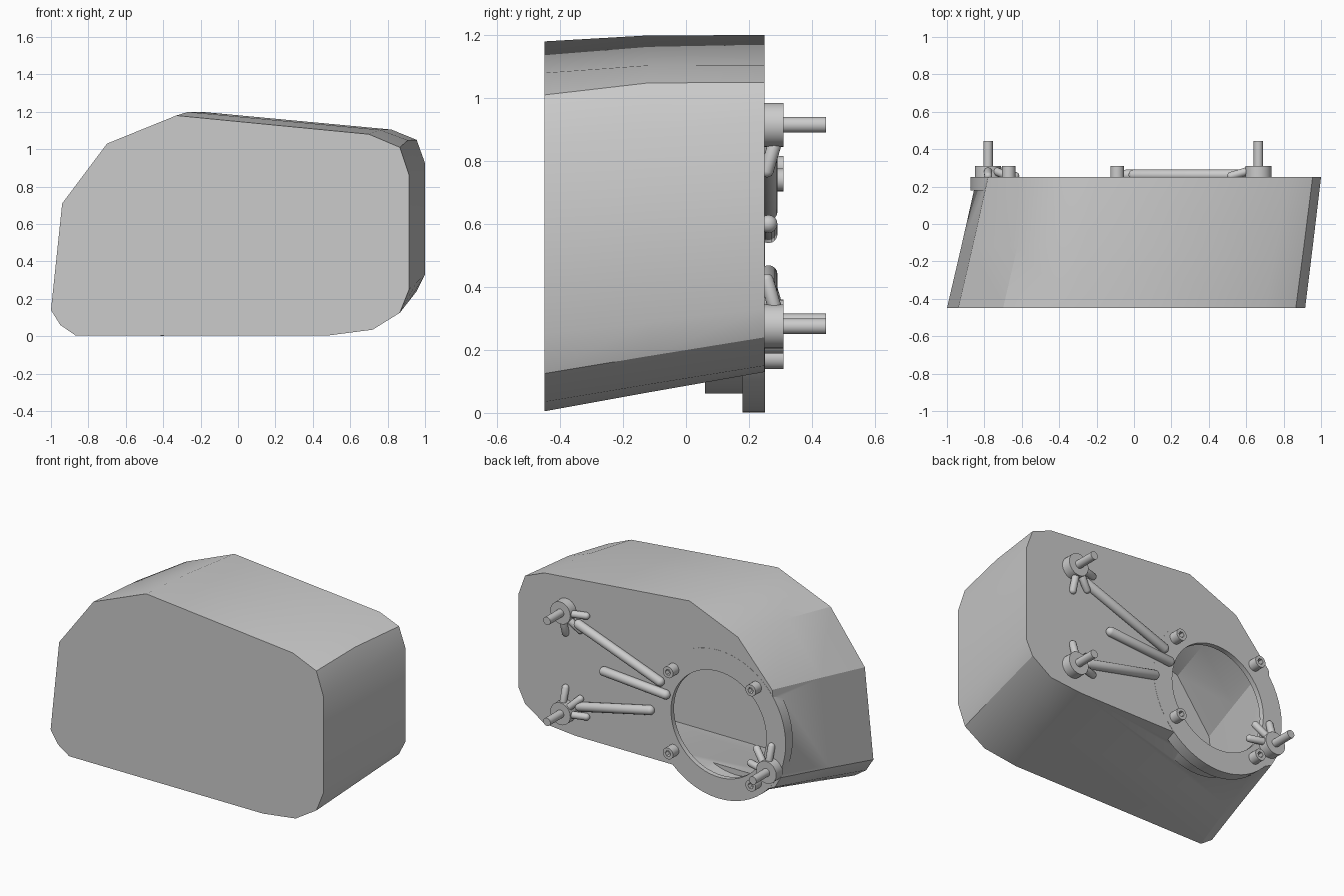
import bpy, bmesh, math
from mathutils import Vector, Matrix

if "Cube" in bpy.data.objects:
    bpy.data.objects.remove(bpy.data.objects["Cube"])

grey = bpy.data.materials.new("light_grey")
grey.use_nodes = True
colour = (0.6, 0.6, 0.6, 1)
grey.diffuse_color = colour
grey.node_tree.nodes["Principled BSDF"].inputs["Base Color"].default_value = colour

BACK = 0.25


def finish(name, bm):
    bmesh.ops.recalc_face_normals(bm, faces=bm.faces)
    mesh = bpy.data.meshes.new(name)
    bm.to_mesh(mesh)
    bm.free()
    mesh.materials.append(grey)
    obj = bpy.data.objects.new(name, mesh)
    bpy.context.collection.objects.link(obj)
    return obj


def smooth(obj, angle=30):
    bpy.ops.object.select_all(action='DESELECT')
    obj.select_set(True)
    bpy.context.view_layer.objects.active = obj
    bpy.ops.object.shade_smooth_by_angle(angle=math.radians(angle))


def loft(name, rings):
    bm = bmesh.new()
    loops = [[bm.verts.new(p) for p in ring] for ring in rings]
    for a, b in zip(loops, loops[1:]):
        for i in range(len(a)):
            j = (i + 1) % len(a)
            bm.faces.new((a[i], a[j], b[j], b[i]))
    bm.faces.new(loops[0])
    bm.faces.new(loops[-1])
    return finish(name, bm)


def disc(name, x, z, r, y0, y1, sides=64):
    """Cylinder along y."""
    angles = [math.tau * i / sides for i in range(sides)]
    return loft(name, [[(x + r * math.cos(a), y, z + r * math.sin(a)) for a in angles]
                       for y in (y0, y1)])


def capsule(name, start, end, r):
    """Round-ended bar, made by stretching a sphere."""
    start, end = Vector(start), Vector(end)
    axis = end - start
    bm = bmesh.new()
    bmesh.ops.create_uvsphere(bm, u_segments=16, v_segments=9, radius=r)
    for v in bm.verts:
        if v.co.z > 0:
            v.co.z += axis.length
    turn = axis.to_track_quat('Z', 'Y').to_matrix().to_4x4()
    bmesh.ops.transform(bm, matrix=Matrix.Translation(start) @ turn, verts=bm.verts)
    obj = finish(name, bm)
    smooth(obj, 40)


def combine(target, tool, operation):
    bpy.context.view_layer.objects.active = target
    mod = target.modifiers.new("cut", 'BOOLEAN')
    mod.operation = operation
    mod.solver = 'EXACT'
    mod.object = tool
    bpy.ops.object.modifier_apply(modifier=mod.name)
    bpy.data.objects.remove(tool)


# Housing outlines as (x, z), front and back
front = [(-.87, .005), (.49, .005), (.72, .035), (.865, .125), (.915, .25), (.915, .86),
         (.865, 1.01), (.70, 1.08), (-.33, 1.18), (-.70, 1.03), (-.94, .71), (-1, .14), (-.95, .06)]
back = [(-.70, .13), (.60, .13), (.82, .15), (.955, .24), (1, .33), (1, .925),
        (.955, 1.05), (.82, 1.105), (-.20, 1.2), (-.54, 1.06), (-.78, .79), (-.84, .25), (-.80, .18)]
middle = []
for (xa, za), (xb, zb) in zip(front, back):
    t = 0.95 if za > 1 else 0.48
    middle.append((xa + (xb - xa) * 0.48, za + (zb - za) * t))


def hull(name, scale, ys):
    rings = []
    for outline, y in zip((front, middle, back), ys):
        cx = (min(p[0] for p in outline) + max(p[0] for p in outline)) / 2
        cz = (min(p[1] for p in outline) + max(p[1] for p in outline)) / 2
        rings.append([(cx + (x - cx) * scale, y, cz + (z - cz) * scale) for x, z in outline])
    return loft(name, rings)


# Hollow housing with the round port, its flange and its collar
PX, PZ = -0.405, 0.472
housing = hull("housing", 1, (-.45, -.12, BACK))
combine(housing, disc("flange", PX, PZ, .47, .18, BACK + .001), 'UNION')
combine(housing, disc("collar", PX, PZ, .41, .06, .2), 'UNION')
combine(housing, hull("cavity", .965, (-.425, -.12, BACK - .03)), 'DIFFERENCE')
combine(housing, disc("cup", PX, PZ, .385, .08, BACK - .031), 'DIFFERENCE')
combine(housing, disc("port", PX, PZ, .335, .15, .4), 'DIFFERENCE')
smooth(housing)

# Mounting studs with three gusset prongs each
studs = {"upper_stud": (.665, .915, (180, 225, 270)),
         "lower_stud": (.665, .275, (90, 135, 180)),
         "port_stud": (-.78, .29, (0, 45, 90))}
for name, (x, z, angles) in studs.items():
    smooth(disc(name + "_boss", x, z, .07, BACK - .01, .31, 32))
    smooth(disc(name + "_pin", x, z, .025, .3, .445, 24))
    for i, angle in enumerate(angles):
        a = math.radians(angle)
        dx, dz = math.cos(a), math.sin(a)
        capsule(f"{name}_prong_{i + 1}", (x + dx * .05, .285, z + dz * .05),
                (x + dx * .145, .257, z + dz * .145), .022)

# Stiffening ribs fanning out from the port
ribs = [((.57, .85), (.0, .64)), ((.39, .60), (-.04, .568)), ((.56, .33), (.07, .44))]
for i, (a, b) in enumerate(ribs):
    capsule(f"rib_{i + 1}", (a[0], .262, a[1]), (b[0], .262, b[1]), .029)

# Socket-headed screws round the port
for i, (x, z) in enumerate([(-.09, .74), (-.67, .78), (-.09, .225), (-.67, .175)]):
    screw = disc(f"screw_{i + 1}", x, z, .036, BACK - .01, .31, 24)
    combine(screw, disc("socket", x, z, .019, .28, .4, 6), 'DIFFERENCE')
    smooth(screw)
